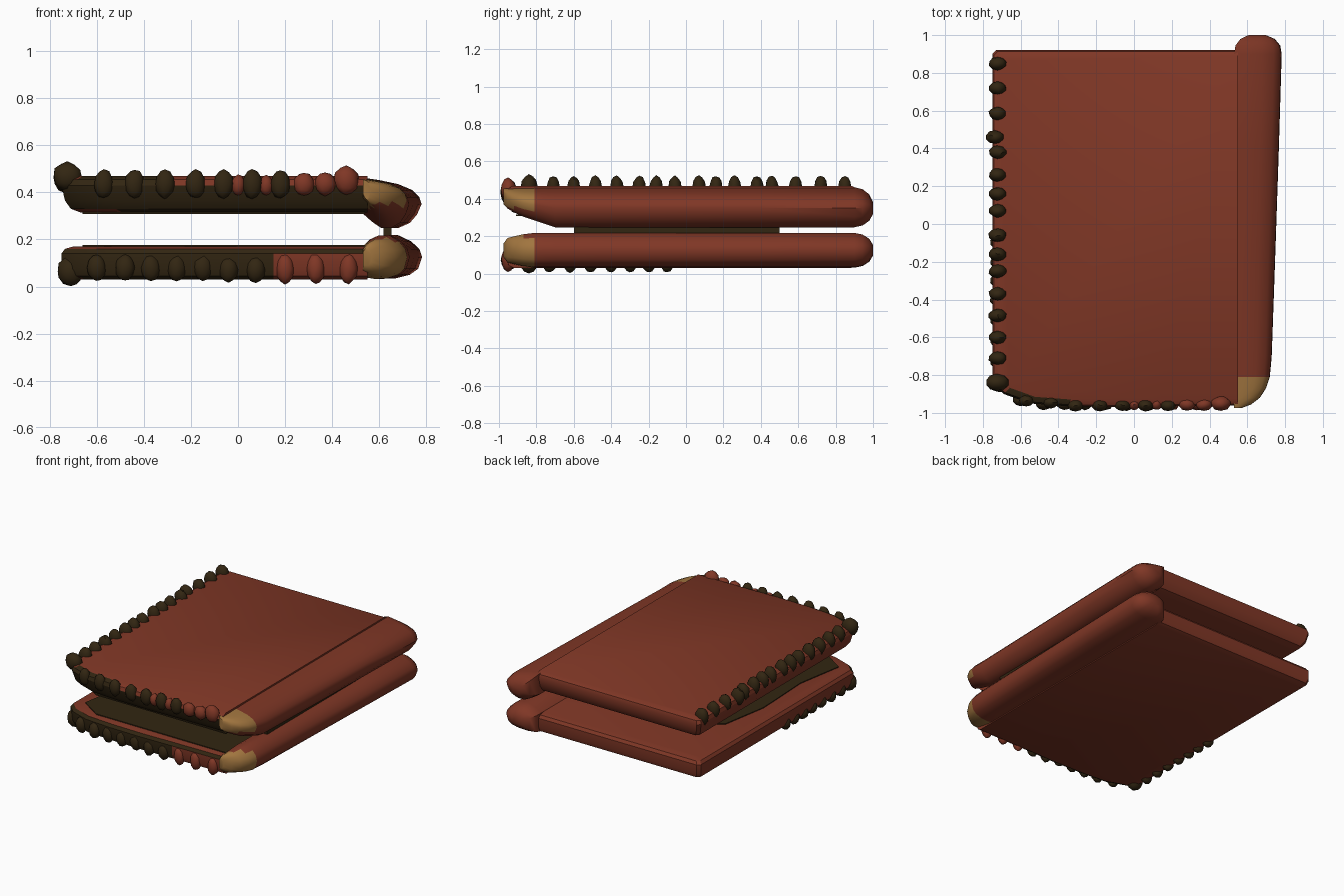
import bpy, bmesh, math, random
from mathutils import Matrix, Vector

if "Cube" in bpy.data.objects:
    bpy.data.objects.remove(bpy.data.objects["Cube"])

random.seed(4)


def material(name, rgb):
    m = bpy.data.materials.new(name)
    m.diffuse_color = (*rgb, 1)
    m.use_nodes = True
    m.node_tree.nodes["Principled BSDF"].inputs["Base Color"].default_value = m.diffuse_color
    return m


MATS = [material("red_brown", (0.215, 0.038, 0.019)),
        material("dark_olive", (0.032, 0.019, 0.006)),
        material("tan_gold", (0.36, 0.18, 0.05))]
RED, DARK, GOLD = 0, 1, 2


def finish(name, bm, rule, angle=30):
    """Turn a bmesh into an object, colouring each face by the rule."""
    bmesh.ops.recalc_face_normals(bm, faces=bm.faces)
    bm.normal_update()
    for f in bm.faces:
        f.material_index = rule(f.calc_center_median(), f.normal)
    mesh = bpy.data.meshes.new(name)
    bm.to_mesh(mesh)
    bm.free()
    for m in MATS:
        mesh.materials.append(m)
    ob = bpy.data.objects.new(name, mesh)
    bpy.context.collection.objects.link(ob)
    bpy.context.view_layer.objects.active = ob
    ob.select_set(True)
    bpy.ops.object.shade_smooth_by_angle(angle=math.radians(angle))
    ob.select_set(False)


def loft(rings):
    """Skin closed rings of points and cap both ends."""
    bm = bmesh.new()
    loops = [[bm.verts.new(p) for p in ring] for ring in rings]
    n = len(loops[0])
    for a, b in zip(loops, loops[1:]):
        for i in range(n):
            j = (i + 1) % n
            bm.faces.new((a[i], a[j], b[j], b[i]))
    bm.faces.new(loops[0])
    bm.faces.new(loops[-1])
    return bm


# --- flat panels: one outline, inset at each height to round the edges
OUTLINE = [(-0.73, 0.92), (0.55, 0.92), (0.55, -0.96), (0.15, -0.965), (-0.1, -0.97),
           (-0.35, -0.965), (-0.55, -0.95), (-0.69, -0.90), (-0.75, -0.84), (-0.75, 0.90)]


def panel(name, layers, rule):
    rings = []
    for z, inset in layers:
        rings.append([(x * (1 - inset / 0.75) if x < 0 else x,
                       y * (1 - inset / 0.95), z) for x, y in OUTLINE])
    finish(name, loft(rings), rule)


def upper_rule(c, n):
    if n.y < -0.3 and (c.z < 0.43 or c.x < -0.3):
        return DARK
    return RED


def lower_rule(c, n):
    if n.y < -0.3 and (c.x < 0.1 or c.z > 0.13):
        return DARK
    return RED


panel("upper_panel", [(0.315, 0.08), (0.33, 0.04), (0.365, 0.015), (0.43, 0), (0.455, 0.008),
                      (0.47, 0.035)], upper_rule)
panel("lower_panel", [(0.03, 0.04), (0.045, 0.012), (0.075, 0), (0.14, 0), (0.16, 0.015),
                      (0.17, 0.05)], lower_rule)

# --- rounded spine rolls along the right side
UPPER_ROLL = [(0.53, 0.462), (0.60, 0.452), (0.68, 0.435), (0.74, 0.41), (0.77, 0.38),
              (0.78, 0.35), (0.76, 0.305), (0.73, 0.27), (0.68, 0.248), (0.63, 0.248),
              (0.58, 0.275), (0.53, 0.31)]
LOWER_ROLL = [(0.53, 0.17), (0.57, 0.20), (0.62, 0.217), (0.68, 0.218), (0.735, 0.192),
              (0.77, 0.16), (0.782, 0.125), (0.765, 0.075), (0.73, 0.05), (0.67, 0.035),
              (0.60, 0.032), (0.53, 0.04)]


def roll(name, profile, zfront, zback, lift, rule):
    # y, width scale, height scale, fixed x
    stations = [(-0.975, 0.15, 0.40, 0.53), (-0.955, 0.36, 0.5 + 0.2 * (1 - lift), 0.53),
                (-0.92, 0.54, 0.6 + 0.2 * (1 - lift), 0.53), (-0.87, 0.67, 0.92 - 0.2 * lift, 0.53),
                (-0.81, 0.75, 1 - 0.18 * lift, 0.53), (-0.70, 0.79, 1, 0.53),
                (-0.2, 0.86, 1, 0.53), (0.4, 0.94, 1, 0.53), (0.90, 1, 1, 0.53),
                (0.945, 0.94, 0.90, 0.65), (0.98, 0.72, 0.66, 0.65), (1.0, 0.36, 0.3, 0.65)]
    rings = []
    for y, sx, sz, ax in stations:
        az = zfront if y < 0 else zback
        rings.append([(ax + (x - ax) * sx, y, az + (z - az) * sz) for x, z in profile])
    finish(name, loft(rings), rule, 40)


roll("upper_roll", UPPER_ROLL, 0.45, 0.35, 1,
     lambda c, n: GOLD if c.y < -0.82 and c.z > 0.345 else RED)
roll("lower_roll", LOWER_ROLL, 0.125, 0.125, 0,
     lambda c, n: GOLD if c.y < -0.82 and c.z < 0.195 else RED)

# --- thin dark strip joining the rolls
bm = bmesh.new()
bmesh.ops.create_cube(bm, size=1, matrix=Matrix.Translation((0.635, -0.05, 0.233))
                      @ Matrix.Diagonal((0.035, 1.1, 0.05, 1)))
finish("joining_strip", bm, lambda c, n: DARK)

# --- dark lining plates on the inner faces
LINING = [(0.54, 0.52), (0.1, 0.50), (-0.35, 0.48), (-0.56, 0.35), (-0.62, 0.0),
          (-0.60, -0.45), (-0.66, -0.80), (-0.5, -0.905), (0.54, -0.91)]
for name, z in (("lower_lining", 0.168), ("upper_lining", 0.309)):
    finish(name, loft([[(x, y, z + dz) for x, y in LINING] for dz in (0, 0.008)]),
           lambda c, n: DARK)


# --- knobbly stitches along the left and front edges
def knobs(name, spots, colour):
    bm = bmesh.new()
    for centre, radii in spots:
        made = bmesh.ops.create_icosphere(bm, subdivisions=2, radius=1)
        for v in made["verts"]:
            k = random.uniform(0.93, 1.05)
            v.co = Vector([c + r * k * a for c, r, a in zip(centre, radii, v.co)])
    finish(name, bm, lambda c, n: colour, 45)


LEFT_Y = [0.85, 0.72, 0.585, 0.46, 0.38, 0.26, 0.16, 0.07, -0.06, -0.16, -0.25, -0.37,
          -0.485, -0.60, -0.71]
knobs("upper_left_stitches",
      [((-0.722 - (0.015 if y == 0.46 else 0), y, 0.462), (0.048, 0.036, 0.062)) for y in LEFT_Y]
      + [((-0.725, -0.84, 0.468), (0.062, 0.045, 0.062))], DARK)
knobs("upper_front_stitches",
      [((x, y, 0.435), (0.042, 0.032, 0.062)) for x, y in
       [(-0.57, -0.935), (-0.44, -0.945), (-0.31, -0.96), (-0.18, -0.96), (-0.06, -0.96),
        (0.06, -0.96), (0.18, -0.96)]], DARK)
knobs("upper_front_ridges",
      [((0.28, -0.955, 0.435), (0.045, 0.035, 0.05)), ((0.37, -0.955, 0.435), (0.045, 0.035, 0.05)),
       ((0.46, -0.95, 0.45), (0.055, 0.04, 0.062)), ((0.0, -0.955, 0.43), (0.03, 0.03, 0.045)),
       ((0.12, -0.955, 0.43), (0.03, 0.03, 0.045))], RED)
knobs("lower_left_stitches",
      [((-0.72, y, 0.055), (0.042, 0.036, 0.05)) for y in
       [-0.73, -0.62, -0.51, -0.40, -0.30, -0.20, -0.10]]
      + [((-0.71, -0.84, 0.065), (0.058, 0.05, 0.063))], DARK)
knobs("lower_front_stitches",
      [((x, -0.95 if x > -0.5 else -0.93, 0.08), (0.042, 0.035, 0.058)) for x in
       [-0.6, -0.48, -0.37, -0.26, -0.15]]
      + [((x, -0.955, 0.072), (0.042, 0.034, 0.056)) for x in (-0.04, 0.075)], DARK)
knobs("lower_front_ridges",
      [((x, -0.952, 0.075), (0.04, 0.035, 0.065)) for x in (0.2, 0.33, 0.47)], RED)
